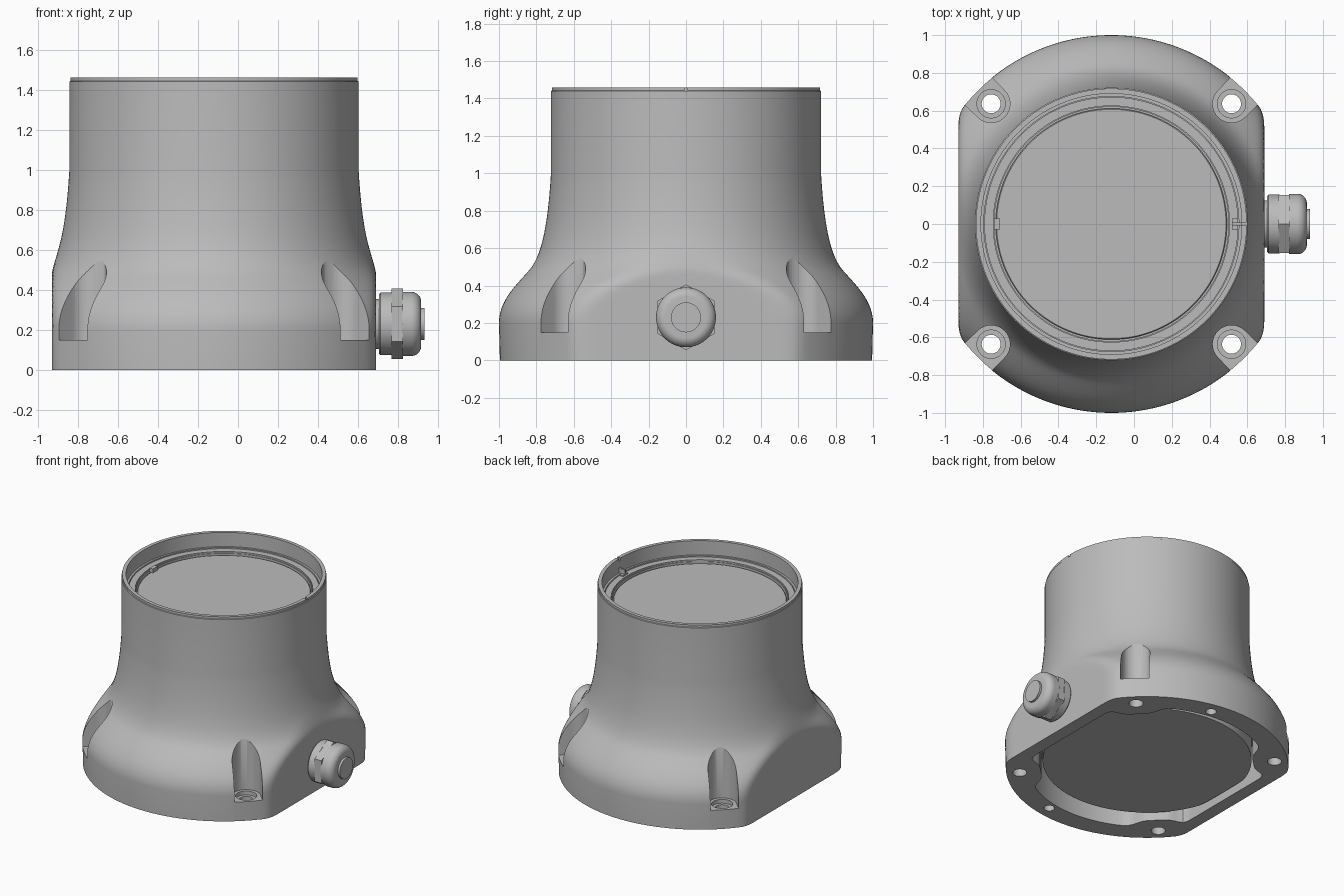
import bpy, bmesh, math
from mathutils import Vector, Matrix
from mathutils.geometry import interpolate_bezier

AXIS = Vector((-0.12, 0, 0))
SEGS = 192
BOLT_ANGLES = [math.radians(45 + 90 * i) for i in range(4)]
BOLT_R = 0.9

cube = bpy.data.objects.get("Cube")
if cube:
    bpy.data.objects.remove(cube, do_unlink=True)

grey = bpy.data.materials.new("cast_grey")
grey.use_nodes = True
grey.diffuse_color = (0.5, 0.5, 0.5, 1)
grey.node_tree.nodes["Principled BSDF"].inputs["Base Color"].default_value = (0.5, 0.5, 0.5, 1)


def finish(name, bm, matrix=None):
    """Turn a bmesh into a named object in the scene."""
    bmesh.ops.recalc_face_normals(bm, faces=bm.faces)
    mesh = bpy.data.meshes.new(name)
    bm.to_mesh(mesh)
    bm.free()
    mesh.transform(matrix or Matrix.Translation(AXIS))
    mesh.materials.append(grey)
    obj = bpy.data.objects.new(name, mesh)
    bpy.context.collection.objects.link(obj)
    return obj


def turned(name, profile, rule=None, segs=SEGS, closed=False, matrix=None, phase=0.0):
    """Turn (radius, height) points around z; rule may reshape the radius."""
    bm = bmesh.new()
    rings = []
    for r, z in profile:
        ring = []
        for i in range(segs):
            a = math.tau * i / segs + phase
            rr = rule(r, a) if rule else r
            ring.append(bm.verts.new((rr * math.cos(a), rr * math.sin(a), z)))
        rings.append(ring)
    pairs = list(zip(rings, rings[1:]))
    if closed:
        pairs.append((rings[-1], rings[0]))
    else:
        bm.faces.new(rings[0])
        bm.faces.new(rings[-1])
    for lo, hi in pairs:
        for i in range(segs):
            j = (i + 1) % segs
            bm.faces.new((lo[i], lo[j], hi[j], hi[i]))
    return finish(name, bm, matrix)


def box(name, centre, size):
    bm = bmesh.new()
    bmesh.ops.create_cube(bm, size=1)
    bmesh.ops.scale(bm, vec=size, verts=bm.verts)
    return finish(name, bm, Matrix.Translation(AXIS + Vector(centre)))


def post(name, radius, z0, z1, angle):
    """Upright cylinder at the bolt radius."""
    place = Matrix.Translation(AXIS) @ Matrix.Rotation(angle, 4, 'Z') @ Matrix.Translation((BOLT_R, 0, 0))
    return turned(name, [(radius, z0), (radius, z1)], segs=32, matrix=place)


def cut(target, cutter):
    cutter.hide_render = True
    mod = target.modifiers.new("cut", 'BOOLEAN')
    mod.operation = 'DIFFERENCE'
    mod.solver = 'EXACT'
    mod.object = cutter
    bpy.context.view_layer.objects.active = target
    bpy.ops.object.modifier_apply(modifier=mod.name)
    bpy.data.objects.remove(cutter, do_unlink=True)


def smooth(obj, degrees=32):
    bpy.ops.object.select_all(action='DESELECT')
    obj.select_set(True)
    bpy.context.view_layer.objects.active = obj
    bpy.ops.object.shade_smooth_by_angle(angle=math.radians(degrees))


def soft_min(a, b, k):
    h = max(k - abs(a - b), 0) / k
    return min(a, b) - h * h * k / 4


def flat_sides(r, a):
    return soft_min(r, 0.81 / max(abs(math.cos(a)), 0.01), 0.04)


def cavity_rule(r, a):
    # Wall thickens inward around each bolt
    d = min(abs((a - b + math.pi) % math.tau - math.pi) for b in BOLT_ANGLES)
    r -= 0.09 * math.exp(-(d / 0.2) ** 4)
    return soft_min(r, 0.71 / max(abs(math.cos(a)), 0.01), 0.04)


# Housing: flared bell with two flat sides
def bezier(*pts):
    return [(p.x, p.y) for p in interpolate_bezier(*[Vector(p) for p in pts], 14)]


flare = bezier((1, 0.2), (1, 0.32), (0.91, 0.4), (0.84, 0.48))
neck = bezier((0.84, 0.48), (0.775, 0.555), (0.74, 0.7), (0.722, 1.0))
outline = [(0.995, 0)] + flare + neck[1:] + [(0.722, 1.44), (0.717, 1.443), (0.717, 1.46)]
housing = turned("housing", outline, flat_sides)

# Open top with stepped bore, and shallow underside cavity
cut(housing, turned("bore", [(0.62, 1.29), (0.62, 1.33), (0.675, 1.33), (0.675, 1.35),
                            (0.69, 1.35), (0.69, 1.6)]))
cut(housing, turned("cavity", [(0.84, -0.1), (0.84, 0.3)], cavity_rule))

# Bolt recesses and holes
for angle in BOLT_ANGLES:
    bm = bmesh.new()
    outer = [(1.25, -0.105), (1.25, 0.105)]
    arc = [(BOLT_R - 0.1 * math.sin(t), 0.1 * math.cos(t))
           for t in [math.pi * i / 16 for i in range(17)]]
    base = bm.faces.new([bm.verts.new((x, y, 0.15)) for x, y in outer + arc])
    top = bmesh.ops.extrude_face_region(bm, geom=[base])
    verts = [v for v in top["geom"] if isinstance(v, bmesh.types.BMVert)]
    bmesh.ops.translate(bm, vec=(0, 0, 0.7), verts=verts)
    cut(housing, finish("recess", bm, Matrix.Translation(AXIS) @ Matrix.Rotation(angle, 4, 'Z')))
    cut(housing, post("seat", 0.075, 0.12, 0.2, angle))
    cut(housing, post("hole", 0.05, -0.1, 0.2, angle))
for side in (-1, 1):
    cut(housing, post("pin_hole", 0.038, -0.1, 0.12, side * math.radians(80)))

# Alignment notch in the rim
cut(housing, box("notch", (0.71, 0, 1.455), (0.1, 0.016, 0.03)))
smooth(housing)

# Window disc, retaining ring and locating tabs inside the rim
smooth(turned("window_disc", [(0.612, 1.25), (0.612, 1.315), (0.607, 1.32)]))
smooth(turned("retaining_ring", [(0.625, 1.325), (0.672, 1.325), (0.672, 1.342), (0.625, 1.342)],
              closed=True))
for name, x in (("left_tab", 0.655), ("right_tab", -0.605)):
    box(name, (x, 0, 1.335), (0.03, 0.06, 0.03))
box("key_bar", (0.67, 0, 1.36), (0.06, 0.014, 0.05))

# Base plate closing the underside
smooth(turned("base_plate", [(0.735, 0.055), (0.735, 0.32)], lambda r, a: soft_min(
    r, 0.7 / max(abs(math.cos(a)), 0.01), 0.03)))

# Cable gland on the left flat side
gland = Matrix.Translation((0, 0, 0.23)) @ Matrix.Rotation(math.pi / 2, 4, 'Y')
smooth(turned("gland_collar", [(0.125, 0.66), (0.125, 0.71)], segs=64, matrix=gland))
smooth(turned("gland_body", [(0.148, 0.704), (0.156, 0.712), (0.156, 0.77)], segs=64, matrix=gland))
smooth(turned("gland_nut", [(0.176, 0.766), (0.176, 0.824)], segs=6, matrix=gland))
dome = [(0.16, 0.82), (0.16, 0.86)] + [
    (0.11 + 0.05 * math.cos(t), 0.865 + 0.05 * math.sin(t))
    for t in [math.pi / 2 * i / 10 for i in range(11)]]
smooth(turned("gland_cap", dome, segs=64, matrix=gland))
smooth(turned("gland_plug", [(0.08, 0.9), (0.08, 0.932)], segs=64, matrix=gland))
